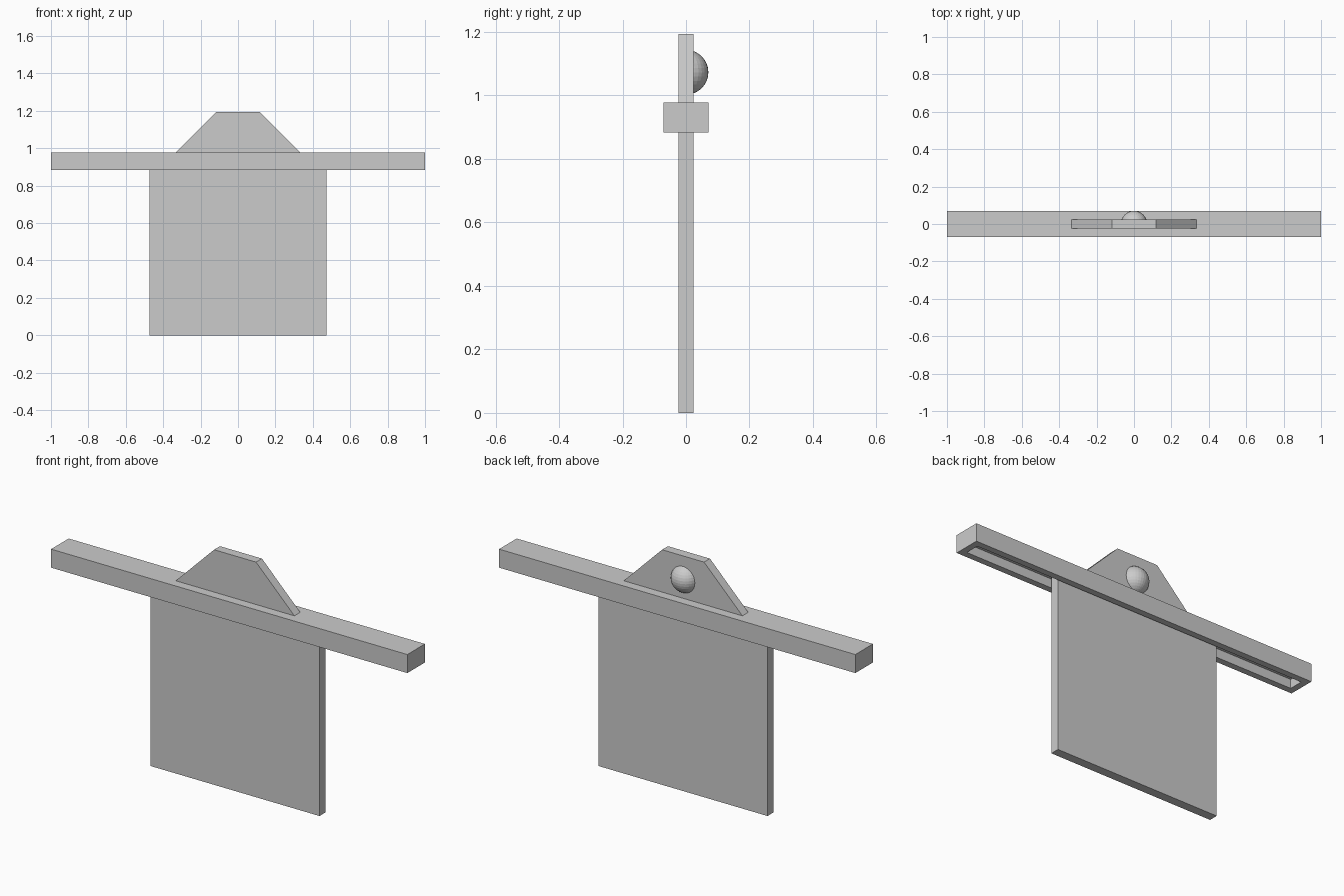
import bpy, bmesh
from mathutils import Matrix, Vector

if "Cube" in bpy.data.objects:
    bpy.data.objects.remove(bpy.data.objects["Cube"])

T = 0.0235  # half board thickness


def finish(name, bm):
    bmesh.ops.recalc_face_normals(bm, faces=bm.faces)
    mesh = bpy.data.meshes.new(name)
    bm.to_mesh(mesh)
    bm.free()
    obj = bpy.data.objects.new(name, mesh)
    bpy.context.collection.objects.link(obj)
    return obj


def box(x, y, z0, z1):
    """Box centred on x and y, given half sizes."""
    bm = bmesh.new()
    m = Matrix.Translation((0, 0, (z0 + z1) / 2)) @ Matrix.Diagonal((2 * x, 2 * y, z1 - z0, 1))
    bmesh.ops.create_cube(bm, size=1, matrix=m)
    return bm


# Hanging panel, seated in the rail groove
finish("panel", box(0.474, T, 0, 0.93))

# Cross rail with a groove sunk into its underside
bm = box(1.0, 3 * T, 0.884, 0.978)
bm.normal_update()
bottom = min(bm.faces, key=lambda f: f.calc_center_median().z)
bmesh.ops.inset_individual(bm, faces=[bottom], thickness=2 * T)
groove = bmesh.ops.extrude_discrete_faces(bm, faces=[bottom])["faces"][0]
bmesh.ops.translate(bm, verts=groove.verts, vec=Vector((0, 0, 2 * T)))
finish("rail", bm)

# Trapezoid crest on top of the rail
bm = bmesh.new()
profile = [(-0.333, 0.978), (0.333, 0.978), (0.118, 1.193), (-0.118, 1.193)]
face = bm.faces.new([bm.verts.new((x, -T, z)) for x, z in profile])
ext = bmesh.ops.extrude_face_region(bm, geom=[face])["geom"]
bmesh.ops.translate(bm, verts=[v for v in ext if isinstance(v, bmesh.types.BMVert)],
                    vec=Vector((0, 2 * T, 0)))
finish("crest", bm)

# Half-ball knob on the back of the crest
bm = bmesh.new()
bmesh.ops.create_uvsphere(bm, u_segments=32, v_segments=16, radius=0.0705,
                          matrix=Matrix.Translation((0, 0, 1.073)))
bmesh.ops.bisect_plane(bm, geom=bm.verts[:] + bm.edges[:] + bm.faces[:], dist=1e-5,
                       plane_co=(0, 0.005, 0), plane_no=(0, 1, 0), clear_inner=True)
bmesh.ops.holes_fill(bm, edges=[e for e in bm.edges if e.is_boundary], sides=0)
finish("knob", bm)
